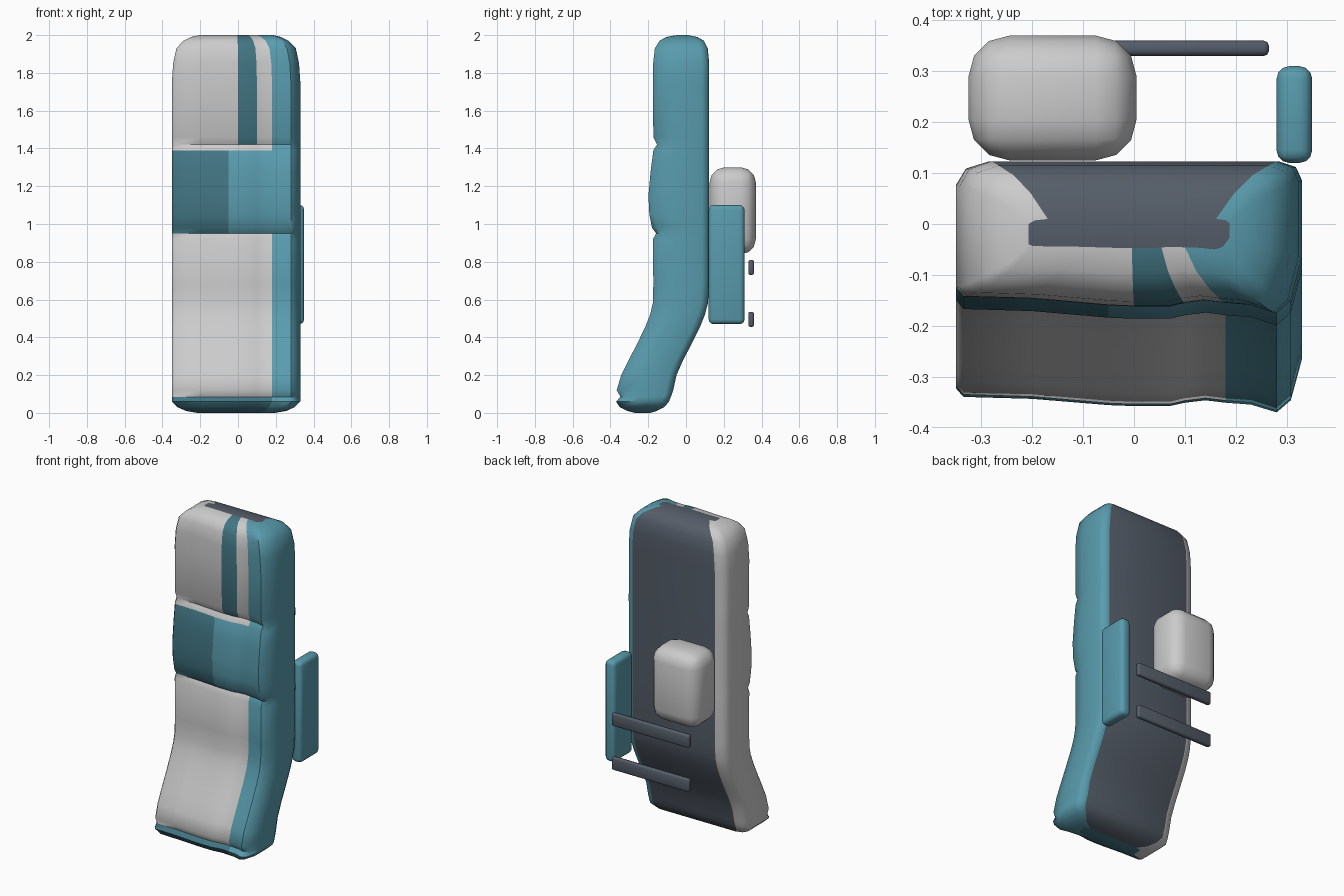
import bpy, bmesh
from math import radians

if "Cube" in bpy.data.objects:
    bpy.data.objects.remove(bpy.data.objects["Cube"])


def material(name, rgb):
    m = bpy.data.materials.new(name)
    m.diffuse_color = (*rgb, 1)
    m.use_nodes = True
    m.node_tree.nodes["Principled BSDF"].inputs["Base Color"].default_value = m.diffuse_color
    return m


GREY = material("light_grey", (0.75, 0.75, 0.74))
TEAL = material("teal", (0.10, 0.33, 0.42))
DARK = material("dark_teal", (0.055, 0.18, 0.23))
SLATE = material("slate", (0.09, 0.11, 0.14))


def smooth(obj, angle):
    bpy.ops.object.select_all(action='DESELECT')
    obj.select_set(True)
    bpy.context.view_layer.objects.active = obj
    bpy.ops.object.shade_smooth_by_angle(angle=radians(angle))


def rounded_box(name, lo, hi, radius, segments, mat=None):
    size = [b - a for a, b in zip(lo, hi)]
    bpy.ops.mesh.primitive_cube_add(size=1, location=[(a + b) / 2 for a, b in zip(lo, hi)])
    obj = bpy.context.object
    obj.name = name
    obj.scale = size
    bpy.ops.object.transform_apply(location=False, rotation=False, scale=True)
    bev = obj.modifiers.new("round", 'BEVEL')
    bev.width, bev.segments = radius, segments
    bpy.ops.object.modifier_apply(modifier=bev.name)
    if mat:
        obj.data.materials.append(mat)
    smooth(obj, 50)
    return obj


# Body cross-section: front contour, then right side and back (x, y offset)
FRONT = [(-.35, .05), (-.335, .032), (-.2, .028), (-.05, .015), (0, .013), (.07, .013),
         (.1, .02), (.14, .025), (.18, .02), (.23, .016), (.28, 0), (.308, .025), (.33, .11)]
BACK = [(.33, -.04), (.318, -.012), (.285, 0), (-.285, 0), (-.33, -.015), (-.35, -.05)]

# Body stations: height, front y, back y, width factor
RINGS = [(0, -.27, -.19, .6), (.01, -.31, -.155, .78), (.03, -.35, -.115, .91),
         (.06, -.37, -.09, 1), (.085, -.347, -.08, 1), (.12, -.367, -.068, 1),
         (.2, -.343, -.05, 1), (.28, -.303, -.015, 1), (.36, -.262, .027, 1),
         (.45, -.218, .072, 1), (.52, -.19, .1, 1), (.58, -.176, .116, 1),
         (.68, -.173, .123, 1), (.92, -.175, .123, 1), (.95, -.158, .123, 1),
         (.98, -.18, .123, 1), (1.05, -.194, .123, 1), (1.15, -.199, .123, 1),
         (1.28, -.187, .123, 1), (1.39, -.173, .123, 1), (1.42, -.153, .123, 1),
         (1.46, -.173, .123, 1), (1.75, -.175, .123, 1), (1.85, -.174, .123, .98),
         (1.93, -.165, .115, .93), (1.97, -.14, .095, .82), (1.99, -.105, .06, .7),
         (2, -.05, .01, .58)]


def body_material(x, z, i):
    nf = len(FRONT)
    if i >= nf - 1:
        if i <= nf + 1:
            return 1
        return 3 if i == nf + 2 else 0
    if z < .075:
        return 2 if x < .18 else 1
    if .95 < z < 1.40:
        return 2 if x < -.04 else 1
    if z > 1.43 and 0 < x < .1:
        return 2
    return 0 if x < .18 else 1


# Bent slab body
bm = bmesh.new()
loops = []
for z, yf, yb, sx in RINGS:
    k = min(1, (yb - yf) / .295)
    pts = [(x, yf + o * k) for x, o in FRONT] + [(x, yb + o * k) for x, o in BACK]
    loops.append([bm.verts.new(((x + .01) * sx - .01, y, z)) for x, y in pts])
section = FRONT + BACK
n = len(section)
for r in range(len(RINGS) - 1):
    zm = (RINGS[r][0] + RINGS[r + 1][0]) / 2
    for i in range(n):
        j = (i + 1) % n
        f = bm.faces.new((loops[r][i], loops[r][j], loops[r + 1][j], loops[r + 1][i]))
        f.material_index = body_material((section[i][0] + section[j][0]) / 2, zm, i)
bm.faces.new(loops[0][::-1]).material_index = 2
bm.faces.new(loops[-1]).material_index = 3
bmesh.ops.recalc_face_normals(bm, faces=bm.faces)
mesh = bpy.data.meshes.new("body")
bm.to_mesh(mesh)
bm.free()
for m in (GREY, TEAL, DARK, SLATE):
    mesh.materials.append(m)
body = bpy.data.objects.new("body", mesh)
bpy.context.collection.objects.link(body)
smooth(body, 50)

# Rear pack, side panel and the two crossbars
rounded_box("rear_pack", (-.325, .125, .84), (.005, .37, 1.3), .08, 3)
rounded_box("side_panel", (.28, .12, .47), (.35, .31, 1.1), .025, 3, TEAL)
for name, z in (("lower_bar", .455), ("upper_bar", .73)):
    rounded_box(name, (-.27, .33, z), (.265, .36, z + .08), .01, 2, SLATE)
